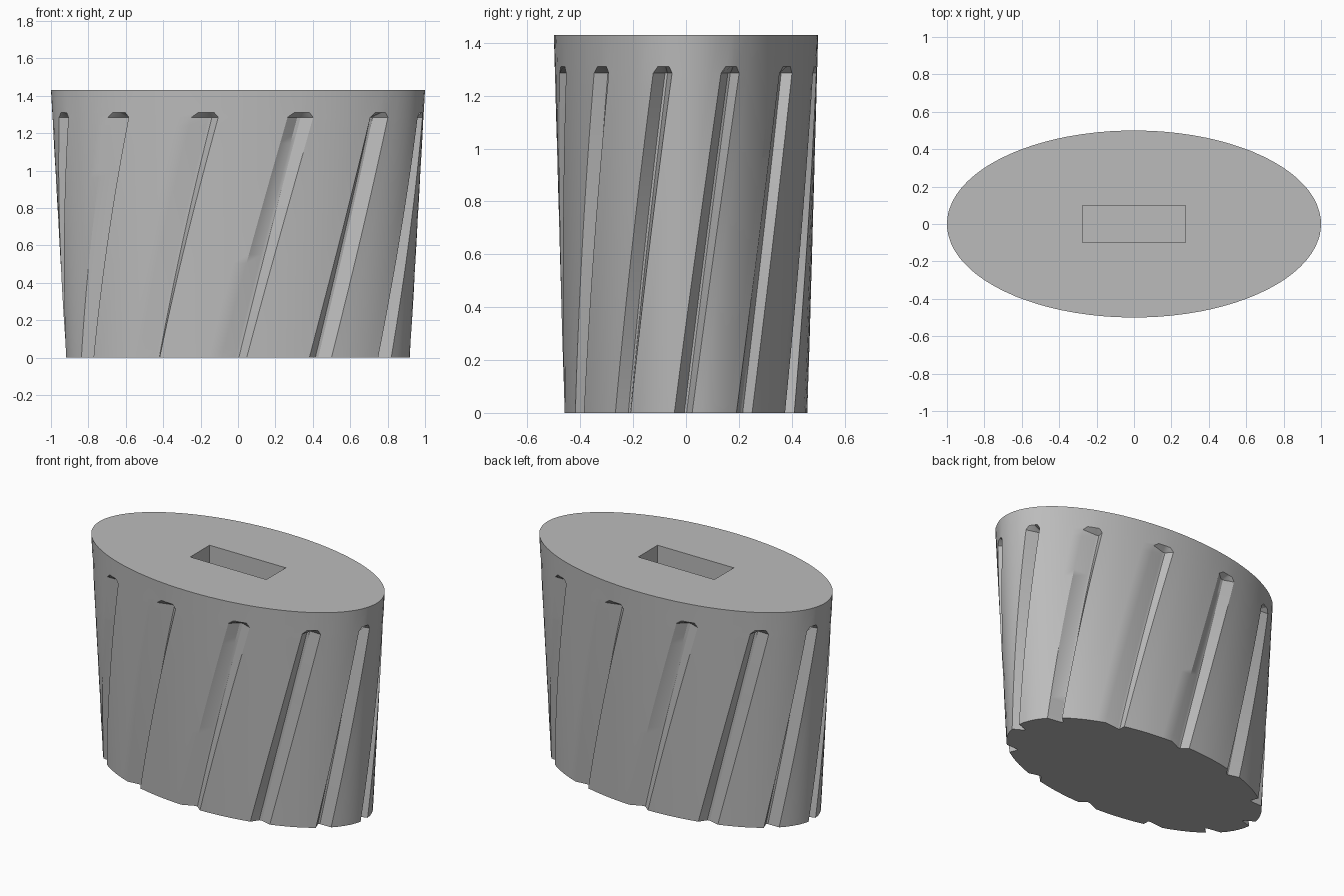
import bpy
import bmesh
from math import sin, cos, radians

cube = bpy.data.objects.get("Cube")
if cube:
    bpy.data.objects.remove(cube, do_unlink=True)

HEIGHT = 1.43
GROOVES = 12
TWIST = 21 / 1.285      # degrees of spiral per unit of height
DEPTH = 0.035
GROOVE_TOP, GROOVE_END = 1.285, 1.31

grey = bpy.data.materials.new("plain grey")
grey.use_nodes = True
colour = (0.5, 0.5, 0.5, 1)
grey.diffuse_color = colour
grey.node_tree.nodes["Principled BSDF"].inputs["Base Color"].default_value = colour

# One sector: (angle offset, depth share, belongs to groove)
SECTOR = [(-4.2, 0, True), (0.4, 1, True), (1.6, 1, True), (4.2, 0, True)]
SECTOR += [(4.2 + 21.6 * i / 5, 0, False) for i in range(1, 5)]


def ring(bm, z, grooved, squeeze=1.0):
    """Elliptical section with spiral grooves at height z."""
    verts = []
    turn = TWIST * min(z, GROOVE_END) - 1.3
    radius = 0.46 + 0.04 * z / HEIGHT
    for k in range(GROOVES):
        for offset, share, in_groove in SECTOR:
            a = radians(k * 360 / GROOVES + turn + offset * (squeeze if in_groove else 1))
            r = radius - DEPTH * share * grooved
            verts.append(bm.verts.new((2 * r * cos(a), r * sin(a), z)))
    return verts


# Tapered oval body with spiral grooves that stop below the rim
bm = bmesh.new()
rows = 28
rings = [ring(bm, GROOVE_TOP * i / rows, 1) for i in range(rows + 1)]
rings.append(ring(bm, GROOVE_END, 0, 0.6))
rings.append(ring(bm, HEIGHT, 0))
for low, high in zip(rings, rings[1:]):
    n = len(low)
    for i in range(n):
        j = (i + 1) % n
        bm.faces.new((low[i], low[j], high[j], high[i]))
bm.faces.new(rings[0][::-1])
bm.faces.new(rings[-1])
bmesh.ops.recalc_face_normals(bm, faces=bm.faces)
mesh = bpy.data.meshes.new("grip_body")
bm.to_mesh(mesh)
bm.free()
mesh.materials.append(grey)
body = bpy.data.objects.new("grip_body", mesh)
bpy.context.collection.objects.link(body)

# Rectangular slot cut into the top
slot_depth = 0.7
bpy.ops.mesh.primitive_cube_add(size=1, location=(0, 0, HEIGHT))
cutter = bpy.context.object
cutter.name = "slot_cutter"
cutter.scale = (0.55, 0.2, 2 * slot_depth)
cutter.hide_render = True
cutter.data.materials.append(grey)
cut = body.modifiers.new("slot", "BOOLEAN")
cut.operation = "DIFFERENCE"
cut.solver = "EXACT"
cut.object = cutter

bpy.ops.object.select_all(action="DESELECT")
body.select_set(True)
bpy.context.view_layer.objects.active = body
bpy.ops.object.modifier_apply(modifier="slot")
bpy.data.objects.remove(cutter, do_unlink=True)
bpy.ops.object.shade_smooth_by_angle(angle=radians(30))
